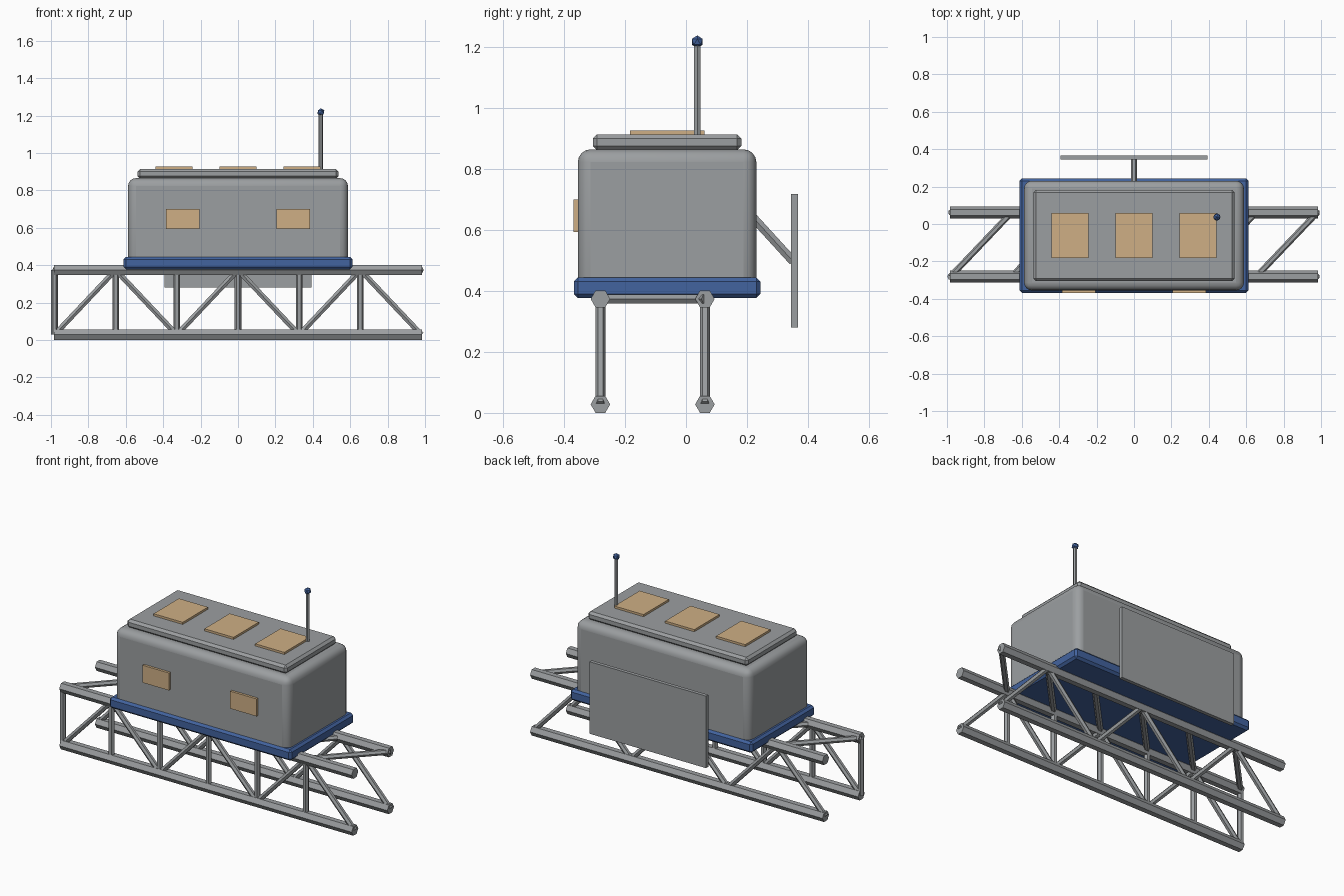
import bpy, bmesh, math
from mathutils import Vector

if "Cube" in bpy.data.objects:
    bpy.data.objects.remove(bpy.data.objects["Cube"])


def material(name, rgb):
    m = bpy.data.materials.new(name)
    m.diffuse_color = (*rgb, 1)
    m.use_nodes = True
    m.node_tree.nodes["Principled BSDF"].inputs["Base Color"].default_value = m.diffuse_color
    return m


GREY = material("metal_grey", (0.33, 0.345, 0.355))
BLUE = material("deep_blue", (0.055, 0.125, 0.345))
TAN = material("tan_glass", (0.62, 0.43, 0.235))


def finish(name, bm, mat):
    bmesh.ops.recalc_face_normals(bm, faces=bm.faces)
    me = bpy.data.meshes.new(name)
    bm.to_mesh(me)
    bm.free()
    me.materials.append(mat)
    ob = bpy.data.objects.new(name, me)
    bpy.context.collection.objects.link(ob)
    return ob


def box(name, lo, hi, mat, bevel=0, segments=1):
    bm = bmesh.new()
    bmesh.ops.create_cube(bm, size=1)
    for v in bm.verts:
        v.co = Vector([(a + b) / 2 + c * (b - a) for a, b, c in zip(lo, hi, v.co)])
    ob = finish(name, bm, mat)
    if bevel:
        mod = ob.modifiers.new("bevel", 'BEVEL')
        mod.width, mod.segments = bevel, segments
    return ob


def add_tube(bm, a, b, r, sides=6):
    a, b = Vector(a), Vector(b)
    d = (b - a).normalized()
    u = d.cross(Vector((0, 0, 1)))
    u = u.normalized() if u.length > 0.01 else Vector((1, 0, 0))
    w = d.cross(u)
    rings = []
    for p in (a, b):
        rings.append([bm.verts.new(p + r * (u * math.cos(t) + w * math.sin(t)))
                      for t in (math.tau * k / sides for k in range(sides))])
    for k in range(sides):
        j = (k + 1) % sides
        bm.faces.new((rings[0][k], rings[0][j], rings[1][j], rings[1][k]))
    bm.faces.new(rings[0])
    bm.faces.new(rings[1])


def tubes(name, segments, r, mat=GREY, sides=6):
    bm = bmesh.new()
    for a, b in segments:
        add_tube(bm, a, b, r, sides)
    return finish(name, bm, mat)


# Truss frame: chords, zigzag diagonals, front posts and top cross braces
Y_FRONT, Y_BACK, Z_LOW, Z_HIGH = -0.281, 0.062, 0.028, 0.374
nodes = [-0.981 + 0.327 * i for i in range(7)]
for side, y in (("front", Y_FRONT), ("back", Y_BACK)):
    tubes(side + "_chords", [((-0.984, y, z), (0.984, y, z)) for z in (Z_LOW, Z_HIGH)], 0.032)
    zig = [(x, y, Z_HIGH if i % 2 else Z_LOW) for i, x in enumerate(nodes)]
    tubes(side + "_diagonals", list(zip(zig, zig[1:])), 0.0165)
tubes("front_posts", [((x, Y_FRONT, Z_LOW), (x, Y_FRONT, Z_HIGH)) for x in nodes[:-1]], 0.018)
tubes("top_cross_braces", [((a, Y_FRONT, Z_HIGH), (b, Y_BACK, Z_HIGH))
                           for a, b in zip(nodes, nodes[1:])], 0.0165)

# Cabin: blue base, rounded body, roof slab
box("base_plinth", (-0.612, -0.368, 0.377), (0.612, 0.244, 0.444), BLUE, 0.013)
body = box("cabin_body", (-0.588, -0.355, 0.40), (0.588, 0.231, 0.865), GREY, 0.042, 4)
bpy.context.view_layer.objects.active = body
body.select_set(True)
bpy.ops.object.shade_smooth_by_angle(angle=math.radians(40))
box("roof_slab", (-0.538, -0.306, 0.862), (0.538, 0.182, 0.914), GREY, 0.014)

# Skylights and front windows
for i, x in enumerate((-0.342, 0, 0.342)):
    box(f"skylight_{i + 1}", (x - 0.098, -0.183, 0.905), (x + 0.098, 0.06, 0.927), TAN)
for side, x in (("left", -0.295), ("right", 0.295)):
    box(side + "_window", (x - 0.089, -0.370, 0.594), (x + 0.089, -0.345, 0.70), TAN)

# Rear panel on its slanted strut
box("rear_panel", (-0.392, 0.345, 0.28), (0.392, 0.367, 0.718), GREY)
tubes("panel_strut", [((0, 0.215, 0.647), (0, 0.352, 0.497))], 0.0165)

# Antenna with ball tip
tubes("antenna_mast", [((0.443, 0.037, 0.90), (0.443, 0.037, 1.215))], 0.0115)
bm = bmesh.new()
bmesh.ops.create_icosphere(bm, subdivisions=1, radius=0.021)
bmesh.ops.translate(bm, verts=bm.verts, vec=(0.443, 0.037, 1.218))
finish("antenna_tip", bm, BLUE)
